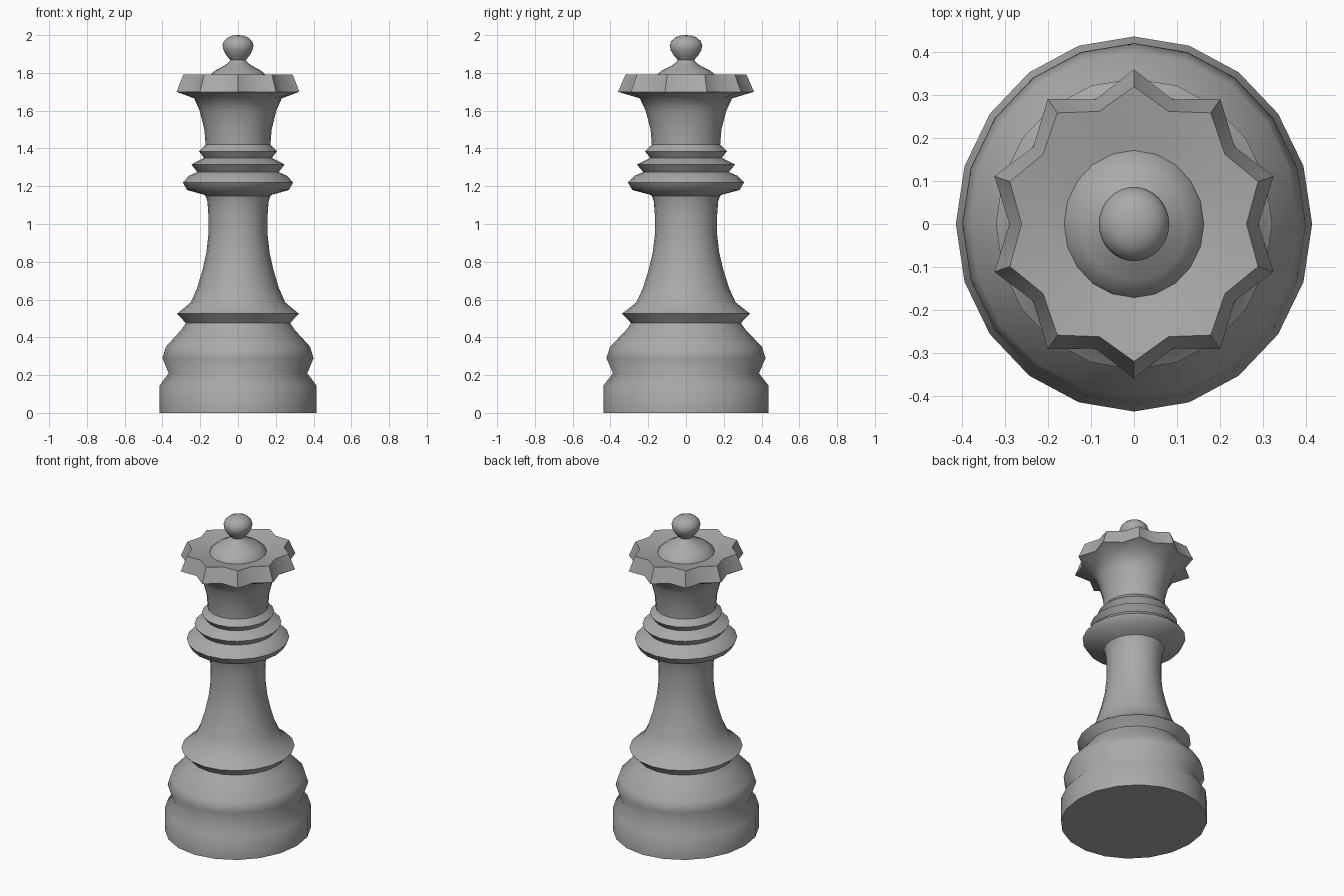
import bpy, bmesh, math

SIDES = 20
DEPTH = 1 / 0.95   # the piece is slightly deeper than wide

cube = bpy.data.objects.get("Cube")
if cube:
    bpy.data.objects.remove(cube)

grey = bpy.data.materials.new("plain grey")
grey.use_nodes = True
colour = (0.4, 0.4, 0.4, 1)
grey.diffuse_color = colour
grey.node_tree.nodes["Principled BSDF"].inputs["Base Color"].default_value = colour


def lathe(name, profile, sides=SIDES, cap_bottom=False, angle=70):
    """Turn (radius, z) rows; a row (tip, z, valley) becomes a star."""
    bm = bmesh.new()
    rings = []
    for row in profile:
        radius, z = row[:2]
        valley = row[2] if len(row) > 2 else radius
        if radius == 0:
            rings.append([bm.verts.new((0, 0, z))] * sides)
            continue
        ring = []
        for i in range(sides):
            a = math.tau * i / sides
            r = radius if i % 2 else valley
            ring.append(bm.verts.new((r * math.cos(a), r * math.sin(a) * DEPTH, z)))
        rings.append(ring)
    for low, high in zip(rings, rings[1:]):
        for i in range(sides):
            j = (i + 1) % sides
            corners = [low[i], low[j], high[j], high[i]]
            bm.faces.new(list(dict.fromkeys(corners)))
    if cap_bottom:
        bm.faces.new(rings[0][::-1])
    mesh = bpy.data.meshes.new(name)
    bm.to_mesh(mesh)
    bm.free()
    mesh.materials.append(grey)
    obj = bpy.data.objects.new(name, mesh)
    bpy.context.collection.objects.link(obj)
    bpy.ops.object.select_all(action='DESELECT')
    obj.select_set(True)
    bpy.context.view_layer.objects.active = obj
    bpy.ops.object.shade_smooth_by_angle(angle=math.radians(angle))
    return obj


# Foot, stepped mouldings, and slender stem
lathe("base_and_stem", [
    (.415, 0), (.415, .145), (.367, .21), (.40, .29), (.382, .35),
    (.30, .44), (.277, .475), (.285, .485), (.322, .525), (.25, .585),
    (.217, .66), (.187, .76), (.167, .85), (.156, .95), (.157, 1.05),
    (.162, 1.12), (.172, 1.15)], cap_bottom=True)

# Collar of three shrinking rings
lathe("collar", [
    (.160, 1.14), (.18, 1.155), (.27, 1.18), (.292, 1.22), (.26, 1.255), (.215, 1.275),
    (.247, 1.315), (.18, 1.35), (.206, 1.385), (.172, 1.42)])

# Flared head ending in a ten-pointed crown with a shallow dished top
lathe("crown", [
    (.172, 1.42), (.178, 1.5), (.203, 1.6), (.232, 1.665),
    (.342, 1.70, .29), (.304, 1.792, .262), (.15, 1.765)], angle=60)

# Domed cap inside the crown
lathe("crown_dome", [
    (.165, 1.762), (.158, 1.78), (.125, 1.81), (.07, 1.84), (.045, 1.86), (.038, 1.875)])

# Round finial
lathe("finial", [
    (.038, 1.865), (.06, 1.89), (.077, 1.92), (.082, 1.945), (.075, 1.967),
    (.055, 1.987), (.03, 1.997), (0, 2)], sides=32)
